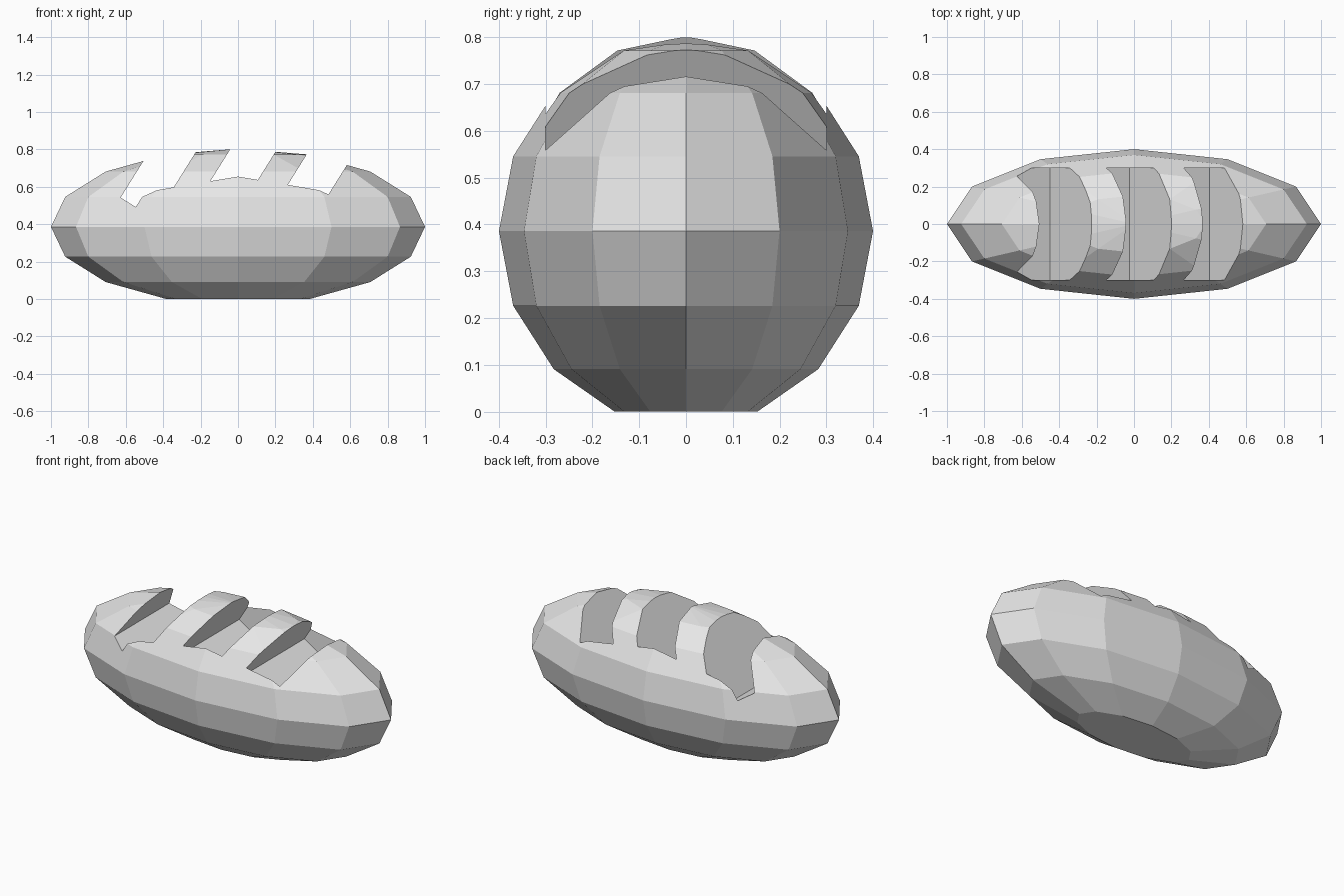
import bpy, bmesh, math
from mathutils import Matrix, Vector

if "Cube" in bpy.data.objects:
    bpy.data.objects.remove(bpy.data.objects["Cube"])

RX, RY = 1.0, 0.4                 # loaf half length and half width
CZ = 0.386                        # height of the widest ring
RZ = CZ / math.sin(math.radians(67.5))
TILT = math.radians(32)           # lean of the slashes

grey = bpy.data.materials.new("plain grey")
grey.diffuse_color = (0.8, 0.8, 0.8, 1)
grey.use_nodes = True
grey.node_tree.nodes["Principled BSDF"].inputs["Base Color"].default_value = grey.diffuse_color


def make_object(name, bm):
    bmesh.ops.recalc_face_normals(bm, faces=bm.faces)
    mesh = bpy.data.meshes.new(name)
    bm.to_mesh(mesh)
    bm.free()
    mesh.materials.append(grey)
    obj = bpy.data.objects.new(name, mesh)
    bpy.context.collection.objects.link(obj)
    return obj


# Loaf: faceted ellipsoid with its lowest cap flattened
bm = bmesh.new()
bmesh.ops.create_uvsphere(bm, u_segments=12, v_segments=8, radius=1)
for v in bm.verts:
    v.co = Vector((v.co.x * RX, v.co.y * RY, max(0.0, CZ + v.co.z * RZ)))
    if v.co.z < 1e-4:
        v.co.z = 0.0
loaf = make_object("bread_loaf", bm)

# Slashes: three leaning boxes, placed by their lower right edge
bm = bmesh.new()
width, depth, height = 0.212, 0.6, 0.9
for x in (-0.448, -0.023, 0.403):
    matrix = (Matrix.Translation((x, 0, 0.43))
              @ Matrix.Rotation(TILT, 4, 'Y')
              @ Matrix.Translation((-width / 2, 0, height / 2))
              @ Matrix.Diagonal((width, depth, height, 1)))
    bmesh.ops.create_cube(bm, size=1, matrix=matrix)
cutter = make_object("slash_cutter", bm)
cutter.hide_render = True

# Cut the slashes into the crust
cut = loaf.modifiers.new("slashes", 'BOOLEAN')
cut.operation = 'DIFFERENCE'
cut.solver = 'EXACT'
cut.object = cutter
bpy.context.view_layer.objects.active = loaf
bpy.ops.object.modifier_apply(modifier=cut.name)
bpy.data.objects.remove(cutter)
